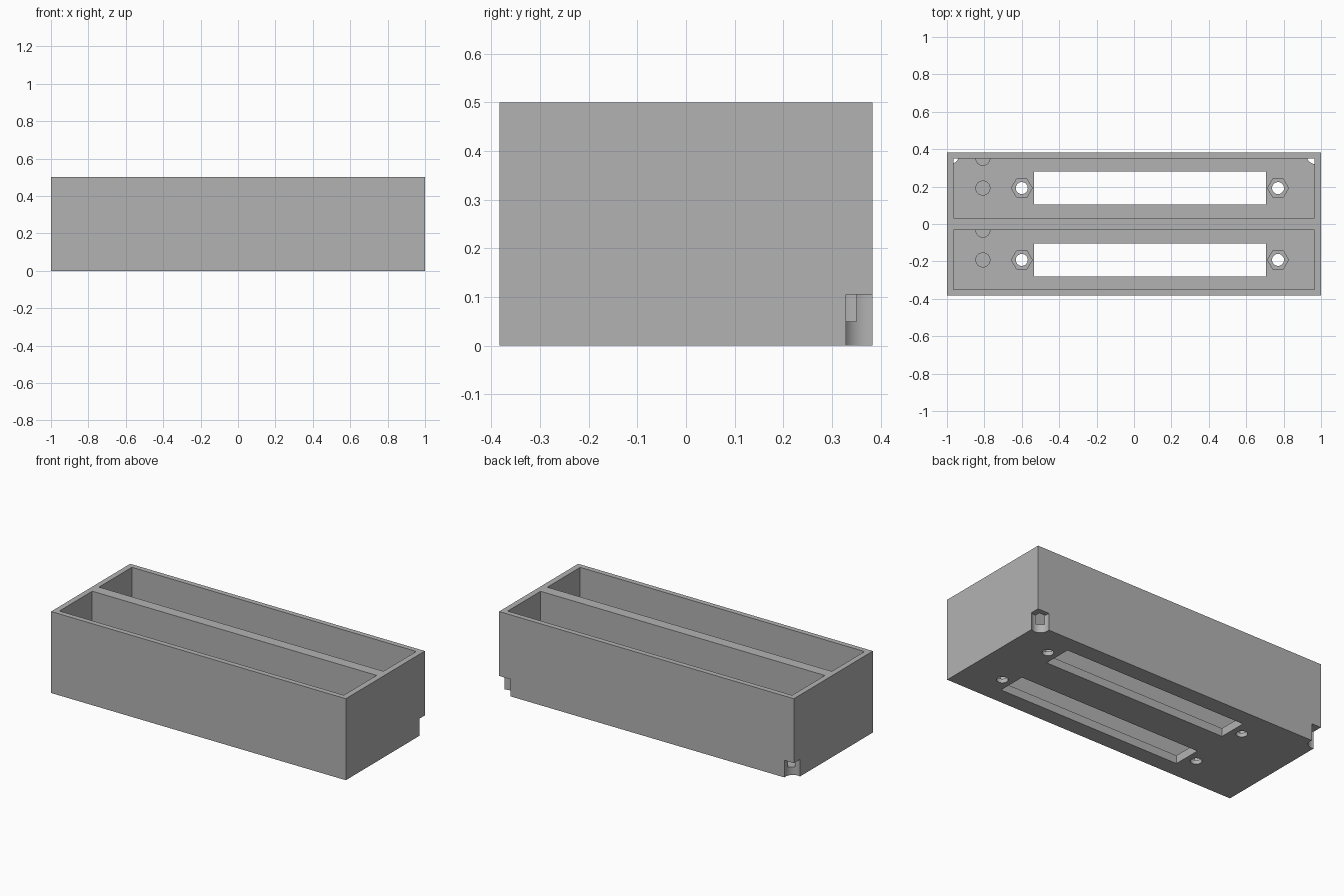
import bpy, bmesh, math
from mathutils import Matrix, Vector

if "Cube" in bpy.data.objects:
    bpy.data.objects.remove(bpy.data.objects["Cube"], do_unlink=True)

mat = bpy.data.materials.new("plain grey")
mat.use_nodes = True
GREY = (0.45, 0.45, 0.45, 1)
mat.diffuse_color = GREY
mat.node_tree.nodes["Principled BSDF"].inputs["Base Color"].default_value = GREY


def finish(name, bm):
    mesh = bpy.data.meshes.new(name)
    bm.to_mesh(mesh)
    bm.free()
    obj = bpy.data.objects.new(name, mesh)
    mesh.materials.append(mat)
    bpy.context.collection.objects.link(obj)
    return obj


def box(name, x0, x1, y0, y1, z0, z1):
    bm = bmesh.new()
    place = Matrix.Translation(((x0 + x1) / 2, (y0 + y1) / 2, (z0 + z1) / 2))
    size = Matrix.Diagonal((x1 - x0, y1 - y0, z1 - z0, 1))
    bmesh.ops.create_cube(bm, size=1, matrix=place @ size)
    return finish(name, bm)


def prism(name, x, y, r, z0, z1, sides=40, back_limit=None):
    bm = bmesh.new()
    bmesh.ops.create_cone(bm, cap_ends=True, segments=sides, radius1=r, radius2=r,
                          depth=z1 - z0,
                          matrix=Matrix.Translation((x, y, (z0 + z1) / 2))
                          @ Matrix.Rotation(math.pi / 2, 4, "Z"))
    if back_limit is not None:  # trim whatever would run through the wall
        bmesh.ops.bisect_plane(bm, geom=bm.verts[:] + bm.edges[:] + bm.faces[:],
                               plane_co=Vector((0, back_limit, 0)),
                               plane_no=Vector((0, 1, 0)), clear_outer=True)
        bmesh.ops.holes_fill(bm, edges=bm.edges[:])
    return finish(name, bm)


def activate(obj):
    bpy.ops.object.select_all(action="DESELECT")
    obj.select_set(True)
    bpy.context.view_layer.objects.active = obj


def cut(target, cutter):
    cutter.hide_render = True
    mod = target.modifiers.new("cut", "BOOLEAN")
    mod.operation = "DIFFERENCE"
    mod.solver = "EXACT"
    mod.object = cutter
    activate(target)
    bpy.ops.object.modifier_apply(modifier=mod.name)
    bpy.data.objects.remove(cutter, do_unlink=True)


HALF_Y, HEIGHT, FLOOR = 0.383, 0.5, 0.05
BAY_Y, BAY_HALF = 0.192, 0.159

# Outer housing
housing = box("housing", -1, 1, -HALF_Y, HALF_Y, 0, HEIGHT)

for side, label in ((-1, "front"), (1, "back")):
    y = side * BAY_Y
    # Open bay with a long slot through its floor
    cut(housing, box("bay_cutter", -0.966, 0.964, y - BAY_HALF, y + BAY_HALF, FLOOR, 0.6))
    cut(housing, box("slot_cutter", -0.535, 0.705, y - 0.088, y + 0.088, -0.1, 0.1))
    # Screw holes with hexagonal nut recesses
    for x in (-0.6, 0.77):
        cut(housing, prism("screw_cutter", x, y, 0.032, -0.1, 0.1))
        cut(housing, prism("nut_cutter", x, y, 0.056, 0.025, 0.1, sides=6))
    # Round posts: one in the bay, one half sunk in its wall
    wall = y + BAY_HALF
    posts = (prism(label + "_post", -0.808, y, 0.04, 0.03, 0.2),
             prism(label + "_wall_post", -0.808, wall, 0.04, 0.03, 0.2,
                   back_limit=wall + 0.01))
    for post in posts:
        activate(post)
        bpy.ops.object.shade_smooth_by_angle(angle=math.radians(30))

# Round notches in the two lower back corners
for x in (-0.985, 0.972):
    cut(housing, prism("notch_cutter", x, 0.37, 0.05, -0.1, 0.105))

activate(housing)
bpy.ops.object.shade_smooth_by_angle(angle=math.radians(30))
